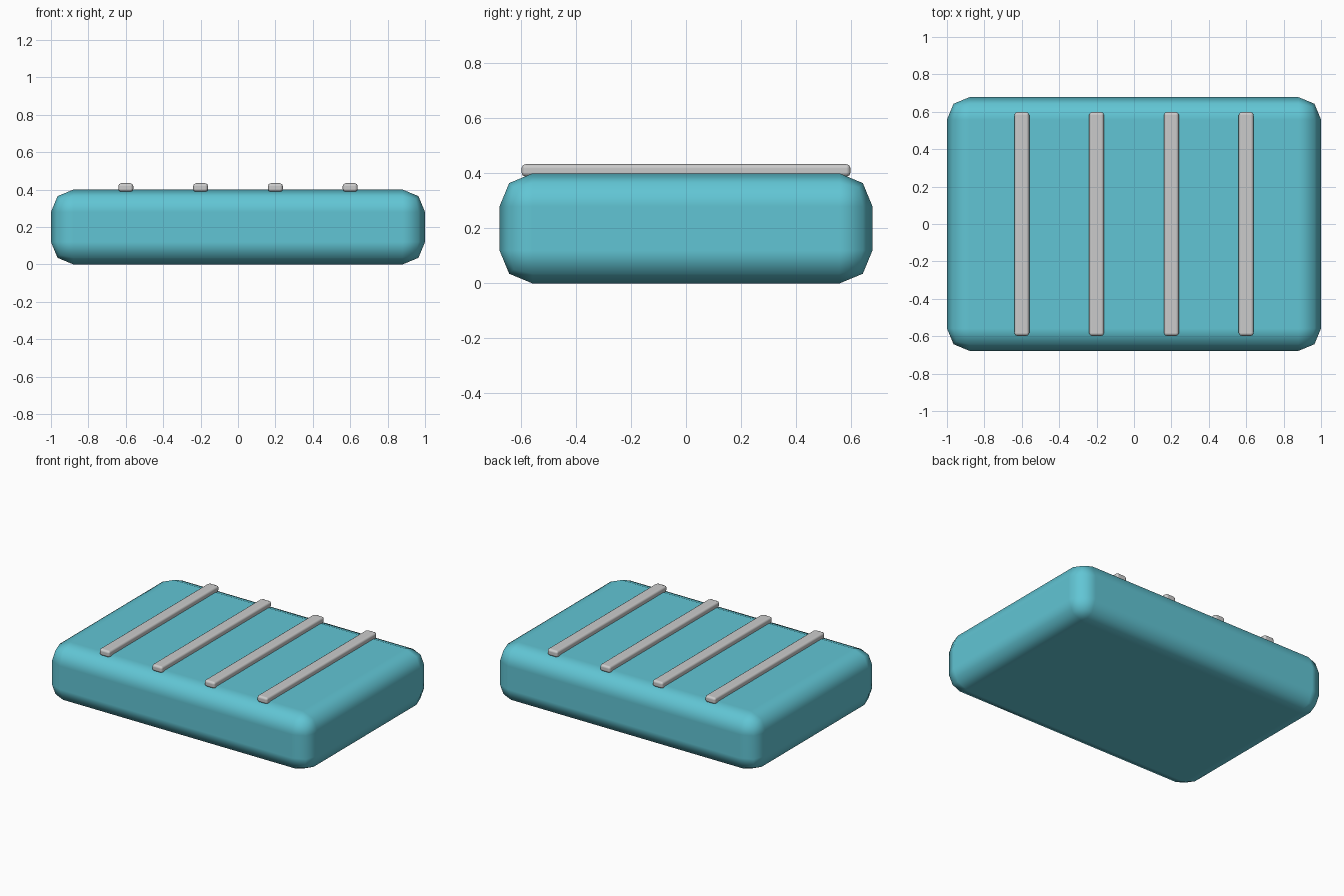
import bpy

if "Cube" in bpy.data.objects:
    bpy.data.objects.remove(bpy.data.objects["Cube"])


def material(name, rgb):
    mat = bpy.data.materials.new(name)
    mat.diffuse_color = (*rgb, 1.0)
    mat.use_nodes = True
    mat.node_tree.nodes["Principled BSDF"].inputs["Base Color"].default_value = mat.diffuse_color
    return mat


def rounded_box(name, size, location, bevel, mat=None):
    bpy.ops.mesh.primitive_cube_add(size=1, location=location)
    obj = bpy.context.object
    obj.name = name
    obj.scale = size
    bpy.ops.object.transform_apply(location=False, rotation=False, scale=True)
    mod = obj.modifiers.new("rounded_edges", 'BEVEL')
    mod.width = bevel
    mod.segments = 2
    mod.harden_normals = True
    obj.data.shade_smooth()
    if mat:
        obj.data.materials.append(mat)
    return obj


# Soft block body
teal = material("teal", (0.12, 0.56, 0.66))
rounded_box("body", (2.0, 1.356, 0.4), (0, 0, 0.2), 0.12, teal)

# Four slim bars across the top
for i in range(4):
    rounded_box(f"top_bar_{i + 1}", (0.08, 1.197, 0.046),
                (-0.6 + 0.4 * i, 0, 0.411), 0.016)
